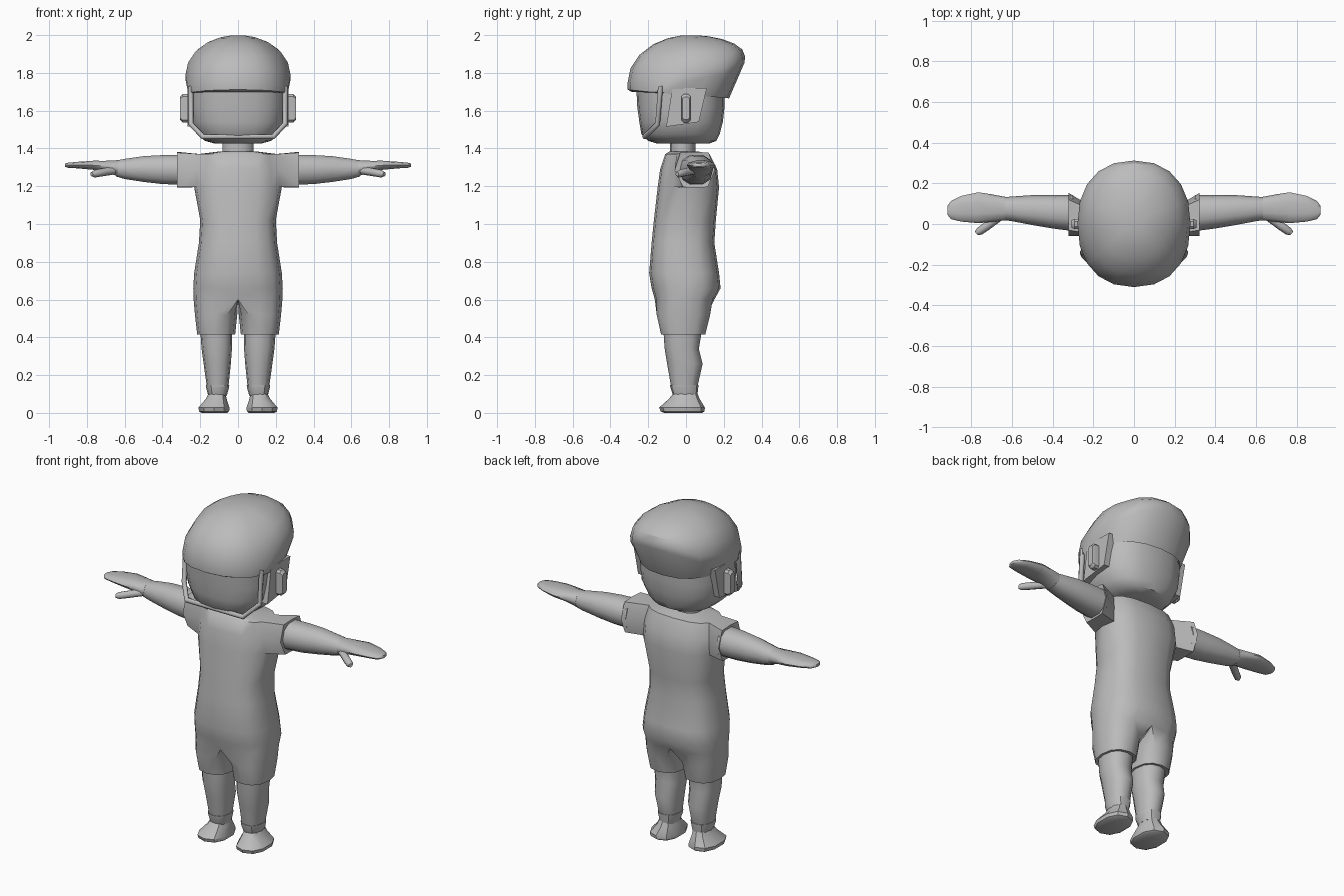
import bpy, bmesh, math
from mathutils import Vector

if "Cube" in bpy.data.objects:
    bpy.data.objects.remove(bpy.data.objects["Cube"])

grey = bpy.data.materials.new("plain grey")
grey.diffuse_color = (0.5, 0.5, 0.5, 1)
grey.use_nodes = True
grey.node_tree.nodes["Principled BSDF"].inputs["Base Color"].default_value = grey.diffuse_color


def spow(v, p):
    return math.copysign(abs(v) ** p, v)


def oval(a, p=1.0):
    """Unit rounded-box point: angle 0 faces the front, 90 degrees faces +x."""
    return spow(math.sin(a), p), -spow(math.cos(a), p)


def finish(name, bm, mirror=False, angle=35):
    bmesh.ops.remove_doubles(bm, verts=bm.verts, dist=1e-5)
    if mirror:
        geo = bm.verts[:] + bm.edges[:] + bm.faces[:]
        bmesh.ops.mirror(bm, geom=geo, axis='X', merge_dist=1e-4)
    bmesh.ops.recalc_face_normals(bm, faces=bm.faces)
    me = bpy.data.meshes.new(name)
    bm.to_mesh(me)
    bm.free()
    me.materials.append(grey)
    ob = bpy.data.objects.new(name, me)
    bpy.context.collection.objects.link(ob)
    bpy.ops.object.select_all(action='DESELECT')
    ob.select_set(True)
    bpy.context.view_layer.objects.active = ob
    bpy.ops.object.shade_smooth_by_angle(angle=math.radians(angle))
    return ob


def bridge(bm, a, b, closed=True):
    n = len(a)
    for i in range(n if closed else n - 1):
        j = (i + 1) % n
        bm.faces.new((a[i], a[j], b[j], b[i]))


def loft(name, rings, mirror=False, angle=35):
    bm = bmesh.new()
    vs = [[bm.verts.new(p) for p in r] for r in rings]
    for a, b in zip(vs, vs[1:]):
        bridge(bm, a, b)
    bm.faces.new(vs[0])
    bm.faces.new(vs[-1])
    return finish(name, bm, mirror, angle)


def flat_ring(z, x0, x1, y0, y1, n=12, p=0.85):
    """Horizontal ring filling a rectangle."""
    pts = [oval(2 * math.pi * i / n, p) for i in range(n)]
    return [((x0 + x1) / 2 + (x1 - x0) / 2 * u, (y0 + y1) / 2 + (y1 - y0) / 2 * v, z) for u, v in pts]


def side_ring(x, y0, y1, z0, z1, n=10):
    """Upright ring across an arm."""
    pts = [oval(2 * math.pi * i / n, 0.85) for i in range(n)]
    return [(x, (y0 + y1) / 2 + (y1 - y0) / 2 * v, (z0 + z1) / 2 + (z1 - z0) / 2 * u) for u, v in pts]


# Suit: half torso with sleeve and shorts leg, then mirrored
bm = bmesh.new()
torso = [(.60, .235, -.165, .15), (.66, .237, -.182, .183), (.74, .232, -.195, .175),
         (.90, .207, -.182, .15), (1.02, .20, -.17, .158), (1.195, .232, -.15, .175),
         (1.29, .225, -.137, .165), (1.37, .21, -.11, .125), (1.385, .09, -.085, .06)]
rows = []
for z, w, y0, y1 in torso:
    row = []
    for i in range(9):
        u, v = oval(math.pi * i / 8, 0.75)
        x = 0 if i in (0, 8) else w * u
        row.append(bm.verts.new((x, (y0 + y1) / 2 + (y1 - y0) / 2 * v, z)))
    rows.append(row)
for r in range(len(rows) - 1):
    for i in range(8):
        if r in (5, 6) and i in (3, 4):
            continue  # arm hole
        a, b = rows[r], rows[r + 1]
        bm.faces.new((a[i], a[i + 1], b[i + 1], b[i]))
hole = [rows[5][3], rows[5][4], rows[5][5], rows[6][5], rows[7][5], rows[7][4], rows[7][3], rows[6][3]]
hem = [(-.015, 1.195), (.05, 1.193), (.115, 1.195), (.153, 1.285), (.12, 1.378), (.05, 1.382), (-.03, 1.378), (-.06, 1.285)]
cuff = [bm.verts.new((.322, y, z)) for y, z in hem]
inner = [bm.verts.new((.318, .048 + (y - .048) * .86, 1.286 + (z - 1.286) * .86)) for y, z in hem]
bridge(bm, hole, cuff)
bridge(bm, cuff, inner)
bm.faces.new(inner)
crotch = [bm.verts.new((0, y, z)) for y, z in ((.08, .60), (-.01, .595), (-.1, .60))]
prev = rows[0] + crotch
for z, x0, x1, y0, y1 in ((.52, .004, .228, -.155, .128), (.415, .015, .216, -.132, .102), (.418, .025, .203, -.12, .09)):
    ring = []
    for k in range(12):
        u, v = oval(math.radians(-30 + 30 * k), 0.85)
        ring.append(bm.verts.new(((x0 + x1) / 2 + (x1 - x0) / 2 * u, (y0 + y1) / 2 + (y1 - y0) / 2 * v, z)))
    bridge(bm, prev, ring)
    prev = ring
bm.faces.new(prev)
finish("suit", bm, True, 50)

# Lower legs, socks and shoes
loft("lower_legs", [flat_ring(*r) for r in (
    (.44, .03, .2, -.12, .085), (.34, .032, .193, -.113, .068), (.26, .038, .182, -.1, .088),
    (.145, .05, .166, -.08, .062))], True, 50)
loft("socks", [flat_ring(*r) for r in (
    (.148, .046, .17, -.084, .066), (.135, .047, .169, -.083, .065), (.09, .06, .158, -.068, .06))], True)
loft("shoes", [flat_ring(*r, n=10) for r in (
    (.105, .064, .158, -.066, .06), (.075, .058, .172, -.09, .072), (.028, .042, .213, -.142, .1),
    (.008, .043, .21, -.135, .098), (0, .055, .195, -.115, .085))], True)

# Arms, hands and thumbs
loft("arms", [side_ring(*r) for r in (
    (.30, -.035, .142, 1.205, 1.368), (.40, -.022, .143, 1.208, 1.368), (.50, -.005, .142, 1.22, 1.362),
    (.60, .014, .135, 1.236, 1.347), (.645, .02, .132, 1.25, 1.338))], True, 50)
loft("hands", [side_ring(*r) for r in (
    (.635, .018, .134, 1.25, 1.34), (.70, .01, .146, 1.275, 1.336), (.765, .004, .156, 1.286, 1.336),
    (.85, .012, .138, 1.294, 1.33), (.90, .024, .113, 1.297, 1.325), (.916, .045, .09, 1.303, 1.32))], True, 50)


def thumb_ring(c, r):
    """Ring square to the thumb direction."""
    d = Vector((.77, -.64, 0))
    s = Vector((.64, .77, 0))
    return [Vector(c) + s * r * math.cos(a) + Vector((0, 0, r * math.sin(a)))
            for a in (i * math.pi / 4 for i in range(8))]


loft("thumbs", [thumb_ring(*t) for t in (
    ((.65, .045, 1.285), .022), ((.72, -.008, 1.273), .021), ((.76, -.036, 1.266), .02),
    ((.775, -.047, 1.264), .011))], True, 50)

# Neck and head
loft("neck", [flat_ring(z, -.085, .085, -.085, .05, 14, 1) for z in (1.36, 1.46)])
loft("head", [flat_ring(z, -w, w, y0, y1, 20, .8) for z, w, y0, y1 in (
    (1.425, .12, -.15, .12), (1.44, .175, -.2, .16), (1.475, .215, -.236, .178),
    (1.54, .247, -.247, .195), (1.62, .255, -.258, .204), (1.76, .258, -.265, .205))], angle=40)

# Helmet: skirt, brim and dome
def at(y, table):
    for (ya, za), (yb, zb) in zip(table, table[1:]):
        if y <= yb:
            return za + (zb - za) * max(0, (y - ya) / (yb - ya))
    return table[-1][1]


brim_z = [(-.31, 1.72), (-.12, 1.70), (.02, 1.775), (.2, 1.80), (.312, 1.865)]
skirt_z = [(-.29, 1.70), (-.11, 1.695), (.23, 1.665)]
N = 20
rings = [[] for _ in range(9)]
for i in range(N):
    u, v = oval(2 * math.pi * i / N, 0.88)
    low = Vector((.262 * u, -.03 + .258 * v, 0))
    low.z = at(low.y, skirt_z)
    edge = Vector((.278 * u, .001 + .311 * v, 0))
    edge.z = at(edge.y, brim_z)
    low.z = min(low.z, edge.z - .012)
    rings[0].append((low.x * .95, low.y * .95, low.z + .02))
    rings[1].append(low)
    rings[2].append(edge * .995)
    lift = edge + Vector((0, 0, .025))
    for k, deg in enumerate((0, 18, 36, 54, 70, 82)):
        a = math.radians(deg)
        c, s = math.cos(a), math.sin(a)
        rings[3 + k].append((lift.x * c, .02 + (lift.y - .02) * c, lift.z + (2.0 - lift.z) * s))
loft("helmet", rings, angle=30)

# Ear pads lying on the head sides, with earpieces
pad = [(-.072, 1.72), (.11, 1.72), (.068, 1.54), (-.105, 1.515)]
loft("ear_pads", [[(x, y, z) for y, z in pad] for x in (.225, .268)], True)
loft("earpieces", [[(x, y * s, 1.61 + (z - 1.61) * s) for y, z in
     ((-.024, 1.55), (-.024, 1.675), (-.012, 1.687), (.012, 1.687), (.024, 1.675), (.024, 1.55), (.012, 1.538), (-.012, 1.538))]
     for x, s in ((.24, 1), (.293, 1), (.308, .8))], True)

# Chin strap framing the face
half = [(.25, -.135, 1.73), (.25, -.15, 1.53), (.185, -.218, 1.462)]
path = half + [(-x, y, z) for x, y, z in reversed(half)]
cu = bpy.data.curves.new("chin_strap", 'CURVE')
cu.dimensions = '3D'
cu.bevel_depth = .015
cu.bevel_resolution = 1
sp = cu.splines.new('POLY')
sp.points.add(len(path) - 1)
for pt, co in zip(sp.points, path):
    pt.co = (*co, 1)
cu.materials.append(grey)
strap = bpy.data.objects.new("chin_strap", cu)
bpy.context.collection.objects.link(strap)
bpy.ops.object.select_all(action='DESELECT')
strap.select_set(True)
bpy.context.view_layer.objects.active = strap
bpy.ops.object.convert(target='MESH')
